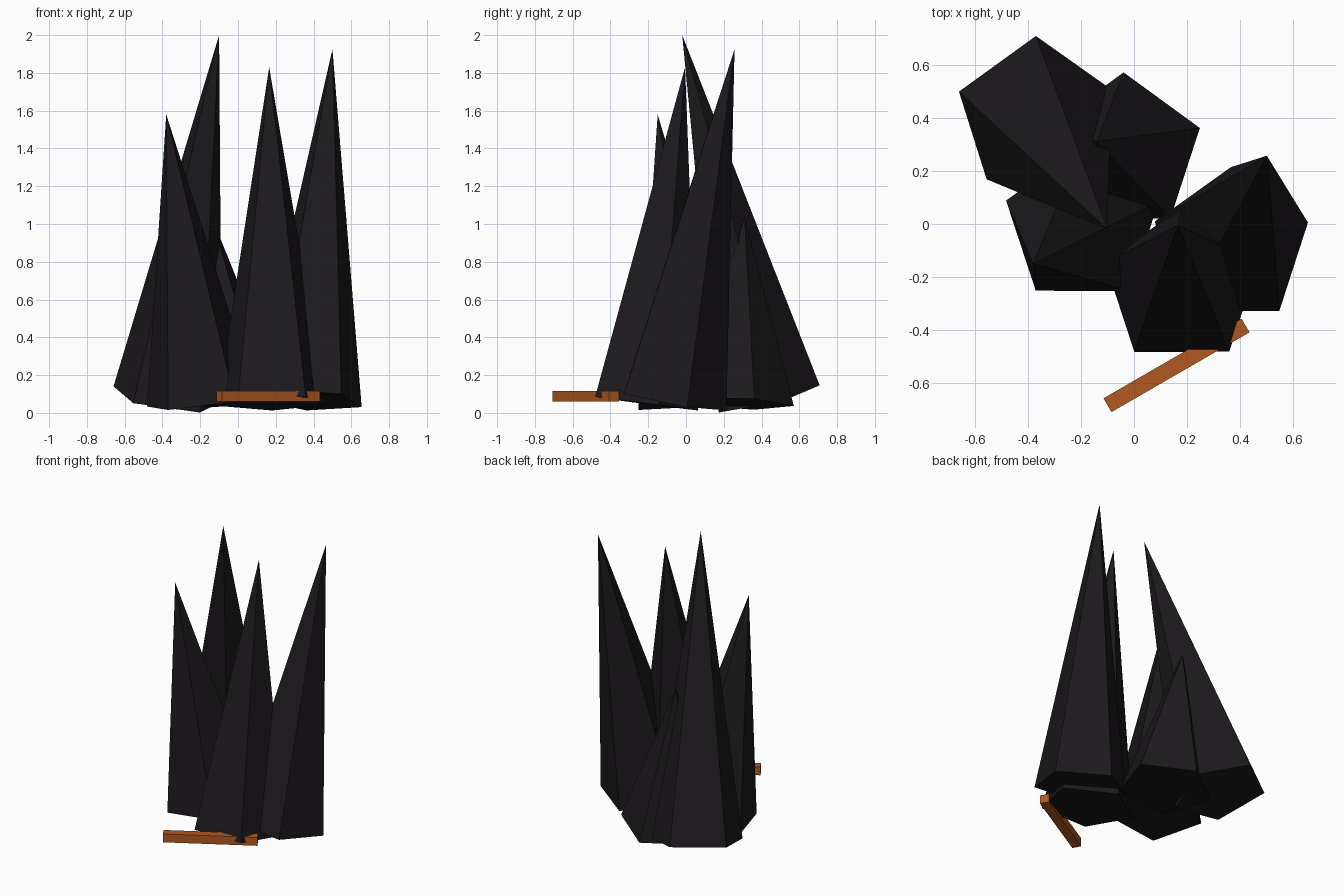
import bpy, bmesh
from math import sin, cos, pi, radians
from mathutils import Vector

if "Cube" in bpy.data.objects:
    bpy.data.objects.remove(bpy.data.objects["Cube"])

def material(name, color):
    m = bpy.data.materials.new(name)
    m.diffuse_color = color
    m.use_nodes = True
    m.node_tree.nodes["Principled BSDF"].inputs["Base Color"].default_value = m.diffuse_color
    return m

black = material("dark_stone", (0.012, 0.010, 0.012, 1))
orange = material("orange_wood", (0.45, 0.10, 0.015, 1))

def spike(name, base, tip, radius=0.304, sides=5):
    """Leaning pointed cone whose flat base is square to its axis."""
    base, tip = Vector(base), Vector(tip)
    axis = tip - base
    turn = Vector((0, 0, 1)).rotation_difference(axis)
    bm = bmesh.new()
    ring = []
    for i in range(sides):
        a = pi / 2 + 2 * pi * i / sides
        ring.append(bm.verts.new(base + turn @ Vector((radius * cos(a), radius * sin(a), 0))))
    top = bm.verts.new(tip)
    bm.faces.new(ring[::-1])
    for i in range(sides):
        bm.faces.new((ring[i], ring[(i + 1) % sides], top))
    me = bpy.data.meshes.new(name)
    bm.to_mesh(me)
    bm.free()
    me.materials.append(black)
    ob = bpy.data.objects.new(name, me)
    bpy.context.collection.objects.link(ob)

# Cluster of five leaning stone spikes
spike("back_left_spike", (-0.374, 0.411, 0.08), (-0.10, -0.02, 2.0))
spike("front_left_spike", (-0.194, -0.007, 0.06), (-0.38, -0.15, 1.58))
spike("back_short_spike", (-0.04, 0.267, 0.05), (-0.14, 0.31, 1.04))
spike("front_spike", (0.18, -0.237, 0.052), (0.165, -0.005, 1.83))
spike("right_spike", (0.367, -0.085, 0.068), (0.50, 0.257, 1.925))

# Loose plank leaning against the front spike
bpy.ops.mesh.primitive_cube_add(size=1, location=(0.16, -0.532, 0.088), rotation=(0, 0, radians(30)))
plank = bpy.context.object
plank.name = "plank"
plank.scale = (0.6, 0.06, 0.058)
plank.data.materials.append(orange)
